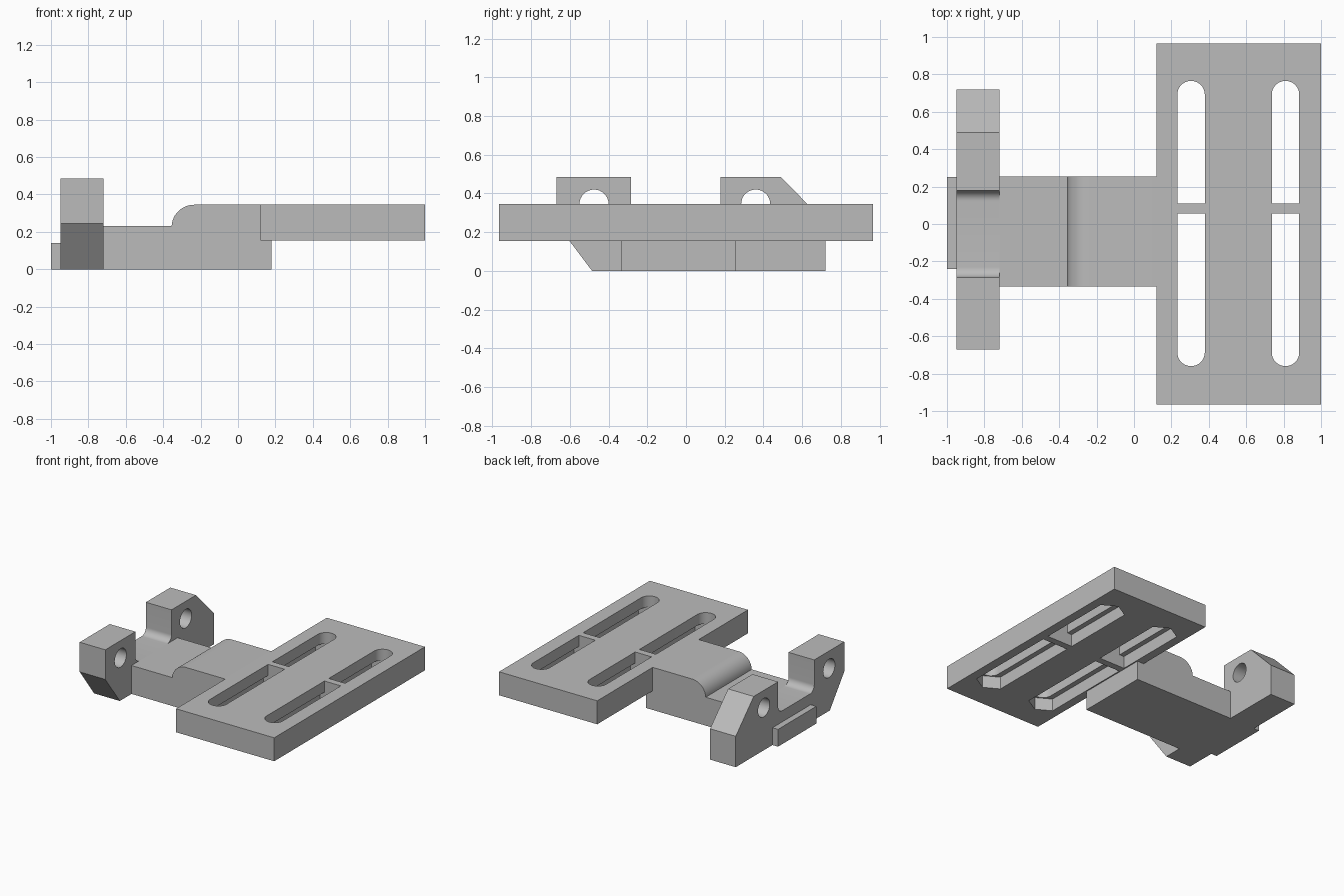
import bpy
import bmesh
import math
from mathutils import Vector

cube = bpy.data.objects.get("Cube")
if cube:
    bpy.data.objects.remove(cube, do_unlink=True)

grey = bpy.data.materials.new("plain grey")
grey.use_nodes = True
grey.diffuse_color = (0.5, 0.5, 0.5, 1)
grey.node_tree.nodes["Principled BSDF"].inputs["Base Color"].default_value = (0.5, 0.5, 0.5, 1)


def arc(cx, cy, r, start, end, steps=12):
    """Points on an arc, angles in degrees."""
    angles = [math.radians(start + (end - start) * i / steps) for i in range(steps + 1)]
    return [(cx + r * math.cos(a), cy + r * math.sin(a)) for a in angles]


def prism(name, profile, low, high, axis):
    """Extrude a closed 2D profile along the given axis."""
    place = {"x": lambda u, v: Vector((low, u, v)),
             "y": lambda u, v: Vector((u, low, v)),
             "z": lambda u, v: Vector((u, v, low))}[axis]
    shift = Vector([(high - low) * (axis == a) for a in "xyz"])
    bm = bmesh.new()
    face = bm.faces.new([bm.verts.new(place(u, v)) for u, v in profile])
    top = bmesh.ops.extrude_face_region(bm, geom=[face])["geom"]
    bmesh.ops.translate(bm, vec=shift, verts=[g for g in top if isinstance(g, bmesh.types.BMVert)])
    bmesh.ops.recalc_face_normals(bm, faces=bm.faces)
    mesh = bpy.data.meshes.new(name)
    bm.to_mesh(mesh)
    bm.free()
    mesh.materials.append(grey)
    obj = bpy.data.objects.new(name, mesh)
    bpy.context.collection.objects.link(obj)
    return obj


def activate(obj):
    bpy.ops.object.select_all(action="DESELECT")
    obj.select_set(True)
    bpy.context.view_layer.objects.active = obj


def cut(obj, cutter):
    mod = obj.modifiers.new("cut", "BOOLEAN")
    mod.operation = "DIFFERENCE"
    mod.solver = "EXACT"
    mod.object = cutter
    activate(obj)
    bpy.ops.object.modifier_apply(modifier=mod.name)
    bpy.data.objects.remove(cutter, do_unlink=True)


def rect(x0, x1, y0, y1):
    return [(x0, y0), (x1, y0), (x1, y1), (x0, y1)]


# Slotted plate: round-ended slots over wider pointed nut channels
bottom, top = 0.155, 0.345
plate = prism("slotted_plate", rect(0.12, 1, -0.965, 0.965), bottom, top, "z")
slot_r, nut_r = 0.0735, 0.115
point = nut_r * math.tan(math.radians(30))
for cx in (0.305, 0.81):
    for side, inner, outer in ((1, 0.11, 0.765), (-1, 0.055, -0.76)):
        end = outer - side * slot_r
        slot = [(cx + slot_r, inner)] + arc(cx, end, slot_r, 0, side * 180, 20) + [(cx - slot_r, inner)]
        tip = outer + side * 0.02
        shoulder = tip - side * point
        channel = [(cx + nut_r, inner), (cx + nut_r, shoulder), (cx, tip),
                   (cx - nut_r, shoulder), (cx - nut_r, inner)]
        cut(plate, prism("slot_cutter", slot, 0, 0.5, "z"))
        cut(plate, prism("channel_cutter", channel, 0, 0.255, "z"))

# Arm with a rounded step and a tongue under the plate
step = 0.23
arm_profile = [(-0.72, 0), (0.18, 0), (0.18, bottom), (0.12, bottom), (0.12, top)]
arm_profile += arc(-0.235, top - 0.12, 0.12, 90, 178) + [(-0.355, step), (-0.72, step)]
arm = prism("arm", arm_profile, -0.335, 0.255, "y")

# Clamp with two drilled lugs and a filleted saddle
r = 0.055
clamp_profile = [(-0.485, 0), (0.72, 0), (0.72, 0.25), (0.49, 0.485), (0.178, 0.485)]
clamp_profile += arc(0.178 - r, step + r, r, 0, -90)
clamp_profile += arc(-0.285 + r, step + r, r, -90, -180)
clamp_profile += [(-0.285, 0.485), (-0.67, 0.485), (-0.67, 0.245)]
clamp = prism("clamp", clamp_profile, -0.95, -0.72, "x")
for cy in (-0.475, 0.36):
    hole = arc(cy, top, 0.075, 0, 360, 32)[:-1]
    cut(clamp, prism("hole_cutter", hole, -1.2, -0.5, "x"))

# Small tab on the outer end
tab = prism("end_tab", rect(-0.24, 0.25, 0, 0.14), -1, -0.95, "x")

for obj in (plate, arm, clamp, tab):
    activate(obj)
    bpy.ops.object.shade_smooth_by_angle(angle=math.radians(28))
